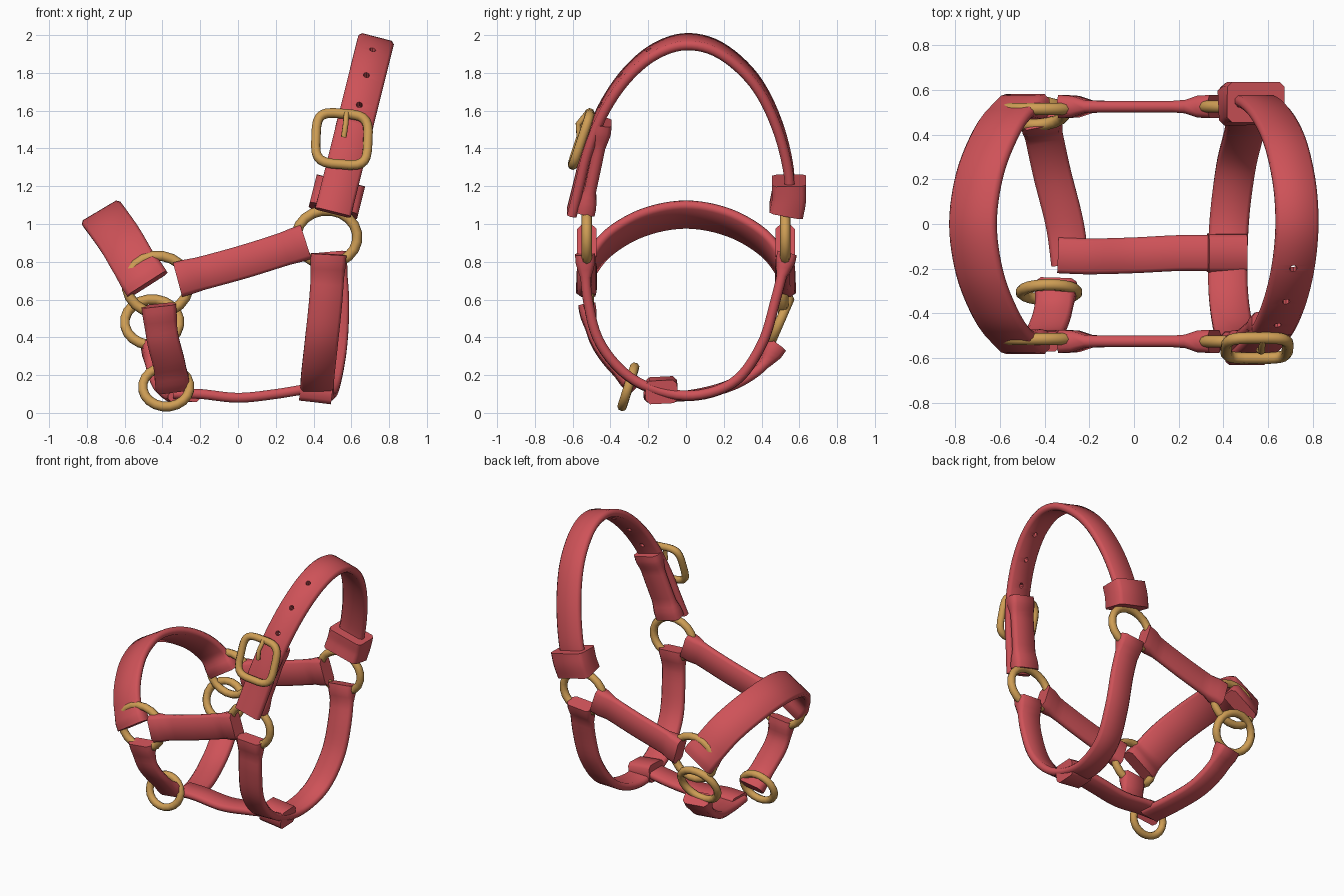
import bpy, bmesh, math
from mathutils import Vector

cube = bpy.data.objects.get("Cube")
if cube:
    bpy.data.objects.remove(cube, do_unlink=True)


def material(name, rgb):
    m = bpy.data.materials.new(name)
    m.use_nodes = True
    m.diffuse_color = (*rgb, 1)
    m.node_tree.nodes["Principled BSDF"].inputs["Base Color"].default_value = (*rgb, 1)
    return m


RED = material("red webbing", (0.62, 0.085, 0.098))
GOLD = material("brass", (0.62, 0.34, 0.09))


def finish(obj, mat, angle=50):
    obj.data.materials.clear()
    obj.data.materials.append(mat)
    bpy.ops.object.select_all(action='DESELECT')
    obj.select_set(True)
    bpy.context.view_layer.objects.active = obj
    bpy.ops.object.shade_smooth_by_angle(angle=math.radians(angle))
    return obj


def smooth_path(points, steps=6):
    """Catmull-Rom path through the points."""
    p = [Vector(q) for q in points]
    p = [2 * p[0] - p[1]] + p + [2 * p[-1] - p[-2]]
    out = []
    for a, b, c, d in zip(p, p[1:], p[2:], p[3:]):
        for i in range(steps):
            t = i / steps
            out.append(0.5 * (2 * b + (c - a) * t + (2 * a - 5 * b + 4 * c - d) * t ** 2
                              + (3 * b - a - 3 * c + d) * t ** 3))
    return out + [p[-2]]


def strap(name, points, across, half=0.088, thick=0.026, folds=(False, False), fold=0.052):
    """Flat soft-edged webbing; folded ends are thicker where they wrap a ring."""
    path = smooth_path(points)
    across = Vector(across).normalized()
    dist = [0]
    for a, b in zip(path, path[1:]):
        dist.append(dist[-1] + (b - a).length)
    bm = bmesh.new()
    rings = []
    for i, c in enumerate(path):
        tangent = (path[min(i + 1, len(path) - 1)] - path[max(i - 1, 0)]).normalized()
        w = (across - tangent * across.dot(tangent)).normalized()
        n = tangent.cross(w)
        ends = [d for d, f in zip((dist[i], dist[-1] - dist[i]), folds) if f]
        k = max(0, min(1, 1.6 - min(ends) / 0.08)) if ends else 0
        t = thick + (fold - thick) * k
        h = half + 0.006 * k
        e = min(0.022, t * 0.6)
        section = [(h, t - e), (h - e, t), (e - h, t), (-h, t - e),
                   (-h, e - t), (e - h, -t), (h - e, -t), (h, e - t)]
        rings.append([bm.verts.new(c + w * u + n * v) for u, v in section])
    for a, b in zip(rings, rings[1:]):
        for j in range(8):
            bm.faces.new((a[j], a[(j + 1) % 8], b[(j + 1) % 8], b[j]))
    bm.faces.new(rings[0])
    bm.faces.new(rings[-1])
    bmesh.ops.recalc_face_normals(bm, faces=bm.faces)
    me = bpy.data.meshes.new(name)
    bm.to_mesh(me)
    bm.free()
    obj = bpy.data.objects.new(name, me)
    bpy.context.collection.objects.link(obj)
    return finish(obj, RED)


def wire(name, points, radius, closed):
    """Round brass wire."""
    cu = bpy.data.curves.new(name, 'CURVE')
    cu.dimensions = '3D'
    cu.bevel_depth = radius
    cu.bevel_resolution = 2
    cu.use_fill_caps = True
    s = cu.splines.new('POLY')
    s.points.add(len(points) - 1)
    for q, p in zip(s.points, points):
        q.co = (*p, 1)
    s.use_cyclic_u = closed
    obj = bpy.data.objects.new(name, cu)
    bpy.context.collection.objects.link(obj)
    bpy.ops.object.select_all(action='DESELECT')
    obj.select_set(True)
    bpy.context.view_layer.objects.active = obj
    bpy.ops.object.convert(target='MESH')
    return finish(bpy.context.view_layer.objects.active, GOLD, 70)


def ring(name, center, rx, rz, u=(1, 0, 0), v=(0, 0, 1), radius=0.027, square=1.0, count=20):
    c, u, v = Vector(center), Vector(u).normalized(), Vector(v).normalized()
    bend = lambda s: math.copysign(abs(s) ** square, s)
    pts = [c + u * rx * bend(math.cos(a)) + v * rz * bend(math.sin(a))
           for a in (math.tau * (i + 0.5) / count for i in range(count))]
    return wire(name, pts, radius, True)


# Crown strap over the poll
def crown(y, z):
    return (0.5 + (z - 1.05) * 0.25, y, z)


SLOPE = (0.97, 0, -0.25)
crown_strap = strap("crown_strap", [crown(*p) for p in (
    (-0.605, 1.06), (-0.565, 1.22), (-0.52, 1.4), (-0.44, 1.6), (-0.32, 1.78), (-0.17, 1.91),
    (0, 1.965), (0.18, 1.92), (0.36, 1.76), (0.48, 1.53), (0.545, 1.27), (0.54, 1.07))],
    SLOPE, half=0.097, folds=(False, True))

# Punched holes in the crown strap
for y, z in ((-0.19, 1.9), (-0.33, 1.77), (-0.43, 1.62)):
    aim = Vector((0, y, z - 1.42)).normalized()
    bpy.ops.mesh.primitive_cylinder_add(vertices=8, radius=0.017, depth=0.2, location=crown(y, z),
                                        rotation=aim.to_track_quat('Z', 'Y').to_euler())
    cutter = bpy.context.object
    cutter.name = "hole_cutter"
    cutter.hide_render = True
    mod = crown_strap.modifiers.new("hole", 'BOOLEAN')
    mod.operation = 'DIFFERENCE'
    mod.solver = 'EXACT'
    mod.object = cutter
    bpy.context.view_layer.objects.active = crown_strap
    bpy.ops.object.modifier_apply(modifier=mod.name)
    bpy.data.objects.remove(cutter, do_unlink=True)

# Buckle strap, keeper and buckle
strap("buckle_strap", [crown(*p) for p in ((-0.535, 1.07), (-0.495, 1.25), (-0.46, 1.42), (-0.445, 1.54))],
      SLOPE, half=0.092, thick=0.032, folds=(True, True))
strap("crown_keeper", [crown(*p) for p in ((0.53, 1.07), (0.545, 1.15), (0.545, 1.23))],
      SLOPE, half=0.132, thick=0.09)
ring("buckle_frame", (0.55, -0.555, 1.45), 0.138, 0.142, (0.99, 0, -0.08), (0.04, 0.32, 0.95),
     radius=0.026, square=0.5, count=24)
wire("buckle_prong", [Vector((0.575, -0.52, 1.59)), Vector((0.57, -0.57, 1.53)),
                      Vector((0.56, -0.565, 1.46))], 0.015, False)

# Cheek straps and their rings on both sides
for side, s in (("right", -1), ("left", 1)):
    y = 0.525 * s
    ring(side + "_crown_ring", (0.47, y, 0.93), 0.162, 0.142)
    ring(side + "_nose_ring", (-0.425, y * 0.98, 0.68), 0.165, 0.152)
    strap(side + "_cheek_strap", [(-0.32, y, 0.705), (0.03, y, 0.8), (0.36, y, 0.905)],
          (-0.28, 0, 0.96), folds=(True, True))

# Noseband
strap("noseband", [(-0.48, -0.53, 0.68), (-0.55, -0.5, 0.79), (-0.62, -0.4, 0.91), (-0.69, -0.22, 1.01),
                   (-0.72, 0, 1.05), (-0.69, 0.22, 1.01), (-0.62, 0.4, 0.91), (-0.55, 0.5, 0.79),
                   (-0.48, 0.53, 0.68)],
      (0.86, 0, 0.51), half=0.118, folds=(True, True))

# Throat strap
strap("throat_strap", [(0.48, -0.535, 0.84), (0.465, -0.52, 0.6), (0.44, -0.45, 0.36), (0.42, -0.27, 0.17),
                       (0.425, 0, 0.09), (0.455, 0.25, 0.16), (0.49, 0.4, 0.36), (0.5, 0.475, 0.6),
                       (0.48, 0.535, 0.84)],
      (1, 0, 0.02), folds=(True, True))

# Chin strap turning into the centre strap
ring("chin_ring", (-0.455, 0.495, 0.48), 0.145, 0.132, v=(0, 0.4, 0.92))
strap("chin_strap", [(-0.42, 0.475, 0.36), (-0.4, 0.38, 0.235), (-0.365, 0.22, 0.14), (-0.31, 0, 0.09),
                     (-0.285, -0.18, 0.085)],
      (1, 0.2, 0), half=0.085, folds=(True, False))
strap("center_strap", [(-0.34, -0.14, 0.1), (-0.2, -0.145, 0.1), (0, -0.14, 0.08), (0.2, -0.13, 0.1),
                       (0.38, -0.13, 0.13)],
      (0, 1, 0), half=0.08)
strap("throat_loop", [(0.33, -0.13, 0.13), (0.42, -0.13, 0.12), (0.5, -0.13, 0.11)],
      (0, 1, 0.05), half=0.085, thick=0.062)

# Hanging strap with its lead ring
strap("hanging_strap", [(-0.42, -0.525, 0.57), (-0.4, -0.49, 0.4), (-0.365, -0.4, 0.26), (-0.345, -0.27, 0.14)],
      (1, 0, 0.1), half=0.085, folds=(True, True), fold=0.045)
ring("lead_ring", (-0.38, -0.305, 0.138), 0.125, 0.11, v=(0, 0.3, 0.95), radius=0.026)
